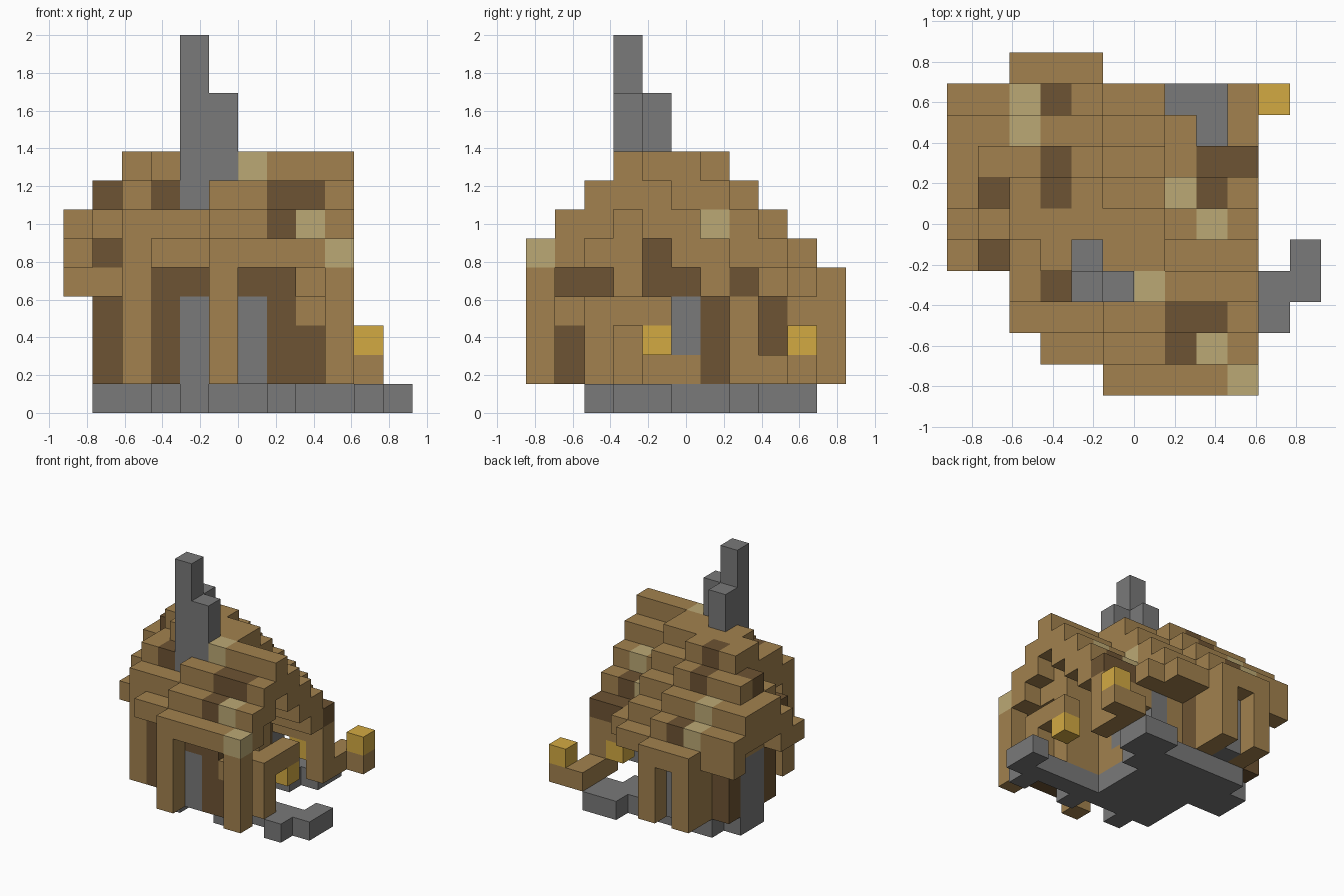
import bpy
from mathutils import Vector

cube = bpy.data.objects.get("Cube")
if cube:
    bpy.data.objects.remove(cube, do_unlink=True)

U = 2 / 13                       # edge of one block
ORIGIN = Vector((-6 * U, -5.5 * U, 0))


def material(name, rgb):
    m = bpy.data.materials.new(name)
    m.use_nodes = True
    m.diffuse_color = (*rgb, 1)
    m.node_tree.nodes["Principled BSDF"].inputs["Base Color"].default_value = (*rgb, 1)
    return m


MATS = {
    "wood": material("wood brown", (0.360, 0.221, 0.077)),
    "dark": material("dark wood", (0.155, 0.088, 0.033)),
    "pale": material("pale wood", (0.500, 0.395, 0.177)),
    "gold": material("lamp gold", (0.650, 0.400, 0.055)),
    "stone": material("stone grey", (0.192, 0.192, 0.192)),
}
NAMES = list(MATS)
grid = {}                        # block position -> (part, colour)


def span(v):
    return range(v[0], v[1] + 1) if isinstance(v, tuple) else (v,)


def fill(part, colour, i, j, k):
    for x in span(i):
        for y in span(j):
            for z in span(k):
                grid[x, y, z] = (part, colour)


def roof_height(i, j):
    """Top block of the roof in a column, or None outside the roof."""
    if i < 2:                                    # side bay, outer edge stepped down
        if not 4 <= j <= 9:
            return None
        return min(j + 1, 14 - j) if i else min(j, 14 - j, 6)
    if i < 5:                                    # back wing
        if j < 1 or (i == 2 and j < 2):
            return None
        return 7 if (i, j) == (2, 4) else min(4 + j, 14 - j, 8)
    if i < 7:                                    # middle
        return min(5 + j, 13 - j, 8) if j < 10 else None
    return 8 - abs(j - 3) if j < 8 else None     # front wing


# Stone foundation with a ragged edge, and stepping stones
fill("foundation", "stone", (3, 6), (3, 8), 0)
fill("foundation", "stone", (7, 9), 3, 0)
for i in (4, 7):
    fill("foundation", "stone", i, 2, 0)
fill("foundation", "stone", 2, (6, 8), 0)
fill("foundation", "stone", 1, (6, 7), 0)
fill("foundation", "stone", 7, 7, 0)
fill("foundation", "stone", (7, 8), (8, 9), 0)
fill("stepping_stones", "stone", 10, (2, 3), 0)
fill("stepping_stones", "stone", 11, (3, 4), 0)

# Walls up to the underside of the roof; the wing is open at the back
for i in range(3, 8):
    for j in range(2, 8 if i < 7 else 4):
        fill("walls", "wood", i, j, (1, max(roof_height(i, j) - 2, 3)))
fill("walls", "wood", 8, 3, (1, 6))
fill("walls", "wood", 8, 2, (1, 3))
fill("walls", "wood", 8, 2, 5)
fill("walls", "wood", (1, 2), (5, 8), (1, 5))
fill("walls", "wood", 3, 8, (1, 4))
fill("walls", "dark", 4, 8, (1, 3))
fill("walls", "wood", 4, 8, 4)

# Roof, two blocks thick except along the eaves
for i in range(10):
    for j in range(11):
        h = roof_height(i, j)
        if h is not None:
            thin = (j in (0, 10) or (i > 4 and j == 9) or (i < 5 and j == 1)
                    or (i, j) in ((9, 7), (0, 4)))
            fill("roof", "wood", i, j, (h if thin else h - 1, h))
fill("roof", "wood", 7, 8, 4)

# Weathered roof blocks
for colour, cells in {
    "pale": [(6, 3), (8, 1), (9, 0), (8, 5), (7, 6), (2, 9), (2, 8)],
    "dark": [(7, 2), (8, 2), (7, 1), (3, 3), (1, 4), (1, 6), (3, 9),
             (3, 7), (3, 6), (8, 7), (9, 7), (8, 6)],
}.items():
    for i, j in cells:
        fill("roof", colour, i, j, roof_height(i, j))
fill("roof", "pale", 6, 6, 6)

# Front porch posts, doors and frames
for i in (5, 9):
    fill("front_posts", "wood", i, 0, (1, 4))
fill("front_frame", "dark", 3, 2, (1, 3))
fill("front_frame", "dark", (3, 4), 2, 4)
fill("front_door", "stone", 4, 2, (1, 3))
fill("front_door", "stone", 6, 1, (1, 3))
fill("front_frame", "dark", 7, 1, (1, 3))
fill("front_frame", "dark", (6, 7), 1, 4)
fill("front_frame", "dark", 8, 1, (1, 2))
fill("front_frame", "wood", 8, 1, 3)
fill("corner_post", "wood", 2, 2, (1, 4))

# Back porch
for i in (2, 4):
    fill("back_posts", "wood", i, 10, (1, 4))
    fill("back_frame", "wood", i, 9, (1, 3))
fill("back_door", "stone", 3, 9, (1, 3))
fill("back_frame", "dark", (2, 3), 9, 4)
fill("back_window", "stone", 6, 7, (2, 3))

# Wall under the open wing: beams, window and post
fill("wing_beams", "dark", 7, 2, 4)
fill("wing_beams", "dark", 6, (4, 5), 4)
fill("wing_beams", "dark", 6, 4, 5)
fill("wing_beams", "dark", 6, 6, (1, 3))
fill("wing_window", "stone", 6, 5, (2, 3))
fill("wing_post", "wood", 9, 7, (1, 3))

# Side bay posts and window
for j in (5, 8):
    fill("bay_posts", "dark", 1, j, (1, 3))
fill("bay_window", "stone", 1, (6, 7), (1, 3))

# Lamp brackets and lamps
fill("lamp_bracket", "wood", 9, 2, (1, 3))
fill("lamp_bracket", "wood", 9, (3, 4), 3)
fill("hanging_lamp", "gold", 9, 4, 2)
fill("low_beam", "wood", 9, (8, 9), 1)
fill("low_beam", "wood", 10, 9, 1)
fill("standing_lamp", "gold", 10, 9, 2)
fill("post_lamp", "gold", 8, 7, 2)

# Chimney
fill("chimney", "stone", 4, 3, (7, 12))
fill("chimney", "stone", 5, 3, (8, 10))
fill("chimney", "stone", 4, 4, (8, 10))


def build(part):
    """Mesh of one part's blocks, keeping only exposed faces."""
    verts, faces, mats = [], [], []
    index = {}
    for cell, (owner, colour) in grid.items():
        if owner != part:
            continue
        for axis in range(3):
            for side in (0, 1):
                near = list(cell)
                near[axis] += 2 * side - 1
                if tuple(near) in grid:
                    continue
                b, c = (axis + 1) % 3, (axis + 2) % 3
                loop = []
                for db, dc in ((0, 0), (1, 0), (1, 1), (0, 1)):
                    p = list(cell)
                    p[axis] += side
                    p[b] += db
                    p[c] += dc
                    p = tuple(p)
                    if p not in index:
                        index[p] = len(verts)
                        verts.append(ORIGIN + Vector(p) * U)
                    loop.append(index[p])
                faces.append(loop if side else loop[::-1])
                mats.append(colour)
    if not faces:
        return
    mesh = bpy.data.meshes.new(part)
    mesh.from_pydata(verts, [], faces)
    used = [n for n in NAMES if n in mats]
    for n in used:
        mesh.materials.append(MATS[n])
    for poly, n in zip(mesh.polygons, mats):
        poly.material_index = used.index(n)
    mesh.update()
    bpy.context.collection.objects.link(bpy.data.objects.new(part, mesh))


for part in sorted({owner for owner, _ in grid.values()}):
    build(part)
